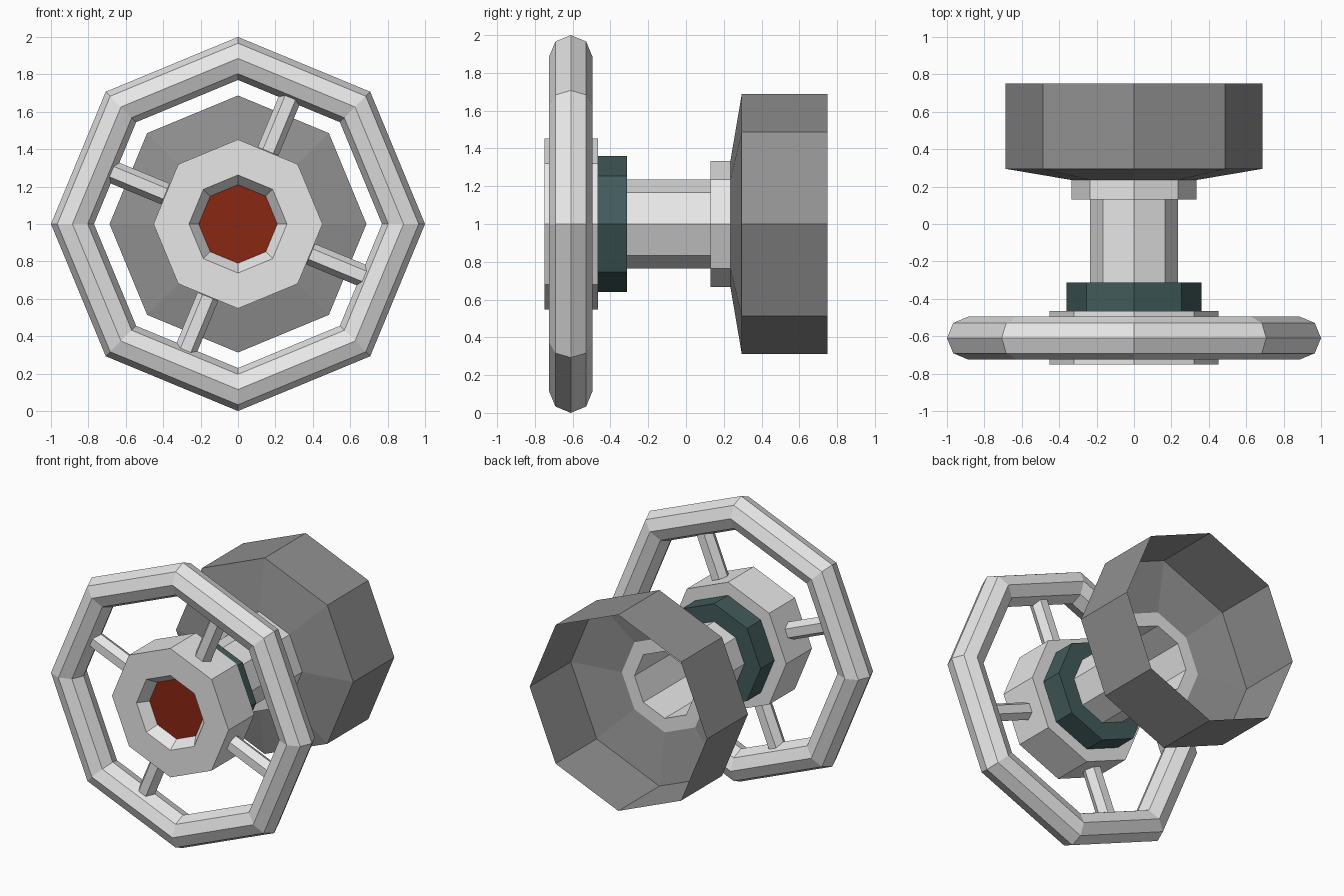
import bpy, bmesh, math
from mathutils import Matrix, Vector

if "Cube" in bpy.data.objects:
    bpy.data.objects.remove(bpy.data.objects["Cube"])

SIDES = 8
CENTRE_Z = 1.0


def material(name, rgb):
    m = bpy.data.materials.new(name)
    m.diffuse_color = (*rgb, 1.0)
    m.use_nodes = True
    m.node_tree.nodes["Principled BSDF"].inputs["Base Color"].default_value = m.diffuse_color
    return m


light_grey = material("light grey", (0.8, 0.8, 0.8))
mid_grey = material("mid grey", (0.285, 0.285, 0.285))
teal = material("dark teal", (0.055, 0.105, 0.105))
red = material("rust red", (0.254, 0.02, 0.006))


def finish(bm, name, mats):
    me = bpy.data.meshes.new(name)
    bm.to_mesh(me)
    bm.free()
    ob = bpy.data.objects.new(name, me)
    bpy.context.collection.objects.link(ob)
    for m in mats:
        me.materials.append(m)
    return ob


def lathe(name, profile, mats, closed=False, cap_start=False, cap_end=False, red_cap=False):
    """Revolve (y, radius) points around the y axis at wheel height."""
    bm = bmesh.new()
    rings = []
    for y, r in profile:
        rings.append([bm.verts.new((r * math.cos(a), y, CENTRE_Z + r * math.sin(a)))
                      for a in (2 * math.pi * i / SIDES for i in range(SIDES))])
    n = len(rings)
    for k in range(n if closed else n - 1):
        a, b = rings[k], rings[(k + 1) % n]
        for i in range(SIDES):
            j = (i + 1) % SIDES
            bm.faces.new((a[i], a[j], b[j], b[i]))
    if cap_start:
        f = bm.faces.new(rings[0])
        f.material_index = 1 if red_cap else 0
    if cap_end:
        bm.faces.new(rings[-1])
    bmesh.ops.recalc_face_normals(bm, faces=bm.faces)
    return finish(bm, name, mats)


# Wheel rim: octagonal ring with octagonal section
rim = [(-0.61 + 0.115 * math.sin(t), 0.885 + 0.115 * math.cos(t))
       for t in (2 * math.pi * k / 8 for k in range(8))]
lathe("wheel_rim", rim, [light_grey], closed=True)

# Hub with tapered recess and red centre
lathe("wheel_hub", [(-0.68, 0.21), (-0.75, 0.262), (-0.75, 0.452), (-0.465, 0.452)],
      [light_grey, red], cap_start=True, cap_end=True, red_cap=True)

# Teal collar behind the hub
lathe("teal_washer", [(-0.465, 0.235), (-0.465, 0.36), (-0.312, 0.36), (-0.312, 0.235)],
      [teal])

# Hollow shaft and its rear flange
lathe("shaft", [(-0.465, 0.235), (0.235, 0.235)], [light_grey])
lathe("rear_flange", [(0.13, 0.235), (0.13, 0.333), (0.235, 0.333), (0.235, 0.235)],
      [light_grey])

# Open drum at the back
lathe("rear_drum", [(0.235, 0.333), (0.295, 0.687), (0.75, 0.687)], [mid_grey])

# Four hexagonal spokes, flat side to the front
for k in range(4):
    ang = math.radians(67.5 + 90 * k)
    d = Vector((math.cos(ang), 0, math.sin(ang)))
    side = Vector((-d.z, 0, d.x))
    front = Vector((0, -1, 0))
    bm = bmesh.new()
    ends = []
    for r in (0.42, 0.76):
        base = d * r + Vector((0, -0.61, CENTRE_Z))
        ends.append([bm.verts.new(base + (side * math.cos(t) + front * math.sin(t)) * 0.06)
                     for t in (math.pi * i / 3 for i in range(6))])
    for i in range(6):
        j = (i + 1) % 6
        bm.faces.new((ends[0][i], ends[0][j], ends[1][j], ends[1][i]))
    bm.faces.new(ends[0])
    bm.faces.new(ends[1])
    bmesh.ops.recalc_face_normals(bm, faces=bm.faces)
    finish(bm, f"spoke_{k + 1}", [light_grey])
